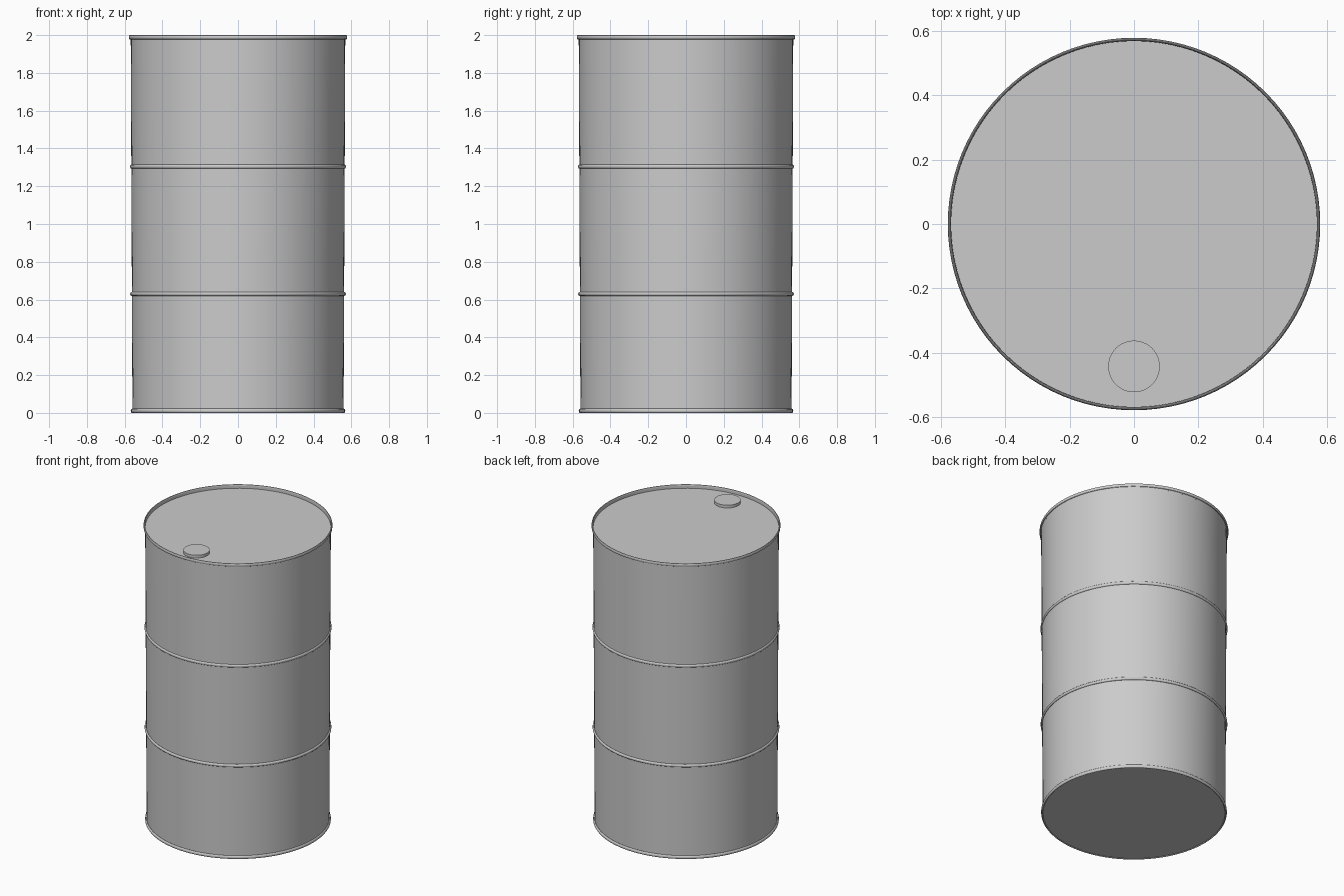
import bpy
import bmesh
import math

cube = bpy.data.objects.get("Cube")
if cube:
    bpy.data.objects.remove(cube, do_unlink=True)

SEGMENTS = 96

steel = bpy.data.materials.new("grey_steel")
steel.use_nodes = True
grey = (0.6, 0.6, 0.6, 1)
steel.diffuse_color = grey
steel.node_tree.nodes["Principled BSDF"].inputs["Base Color"].default_value = grey


def lathe(name, profile, closed=False, centre=(0, 0, 0)):
    """Spin a radius/height profile around z; points on the axis become poles."""
    bm = bmesh.new()
    verts = [bm.verts.new((r, 0, z)) for r, z in profile]
    edges = [bm.edges.new(pair) for pair in zip(verts, verts[1:])]
    if closed:
        edges.append(bm.edges.new((verts[-1], verts[0])))
    bmesh.ops.spin(bm, geom=verts + edges, axis=(0, 0, 1), cent=(0, 0, 0),
                   angle=math.tau, steps=SEGMENTS)
    bmesh.ops.remove_doubles(bm, verts=bm.verts, dist=0.0001)
    bmesh.ops.recalc_face_normals(bm, faces=bm.faces)
    mesh = bpy.data.meshes.new(name)
    bm.to_mesh(mesh)
    bm.free()
    mesh.materials.append(steel)
    obj = bpy.data.objects.new(name, mesh)
    obj.location = centre
    bpy.context.collection.objects.link(obj)
    bpy.ops.object.select_all(action='DESELECT')
    obj.select_set(True)
    bpy.context.view_layer.objects.active = obj
    bpy.ops.object.shade_smooth_by_angle(angle=math.radians(35))
    return obj


def ring(name, radius, z, width, height, sides=12):
    """Rolled ring with an oval cross-section."""
    angles = [math.tau * i / sides for i in range(sides)]
    return lathe(name, [(radius + width * math.cos(a), z + height * math.sin(a))
                        for a in angles], closed=True)


# Slightly tapered drum with a recessed lid
lathe("drum_body", [(0, 0.004), (0.559, 0.004), (0.568, 1.99),
                    (0.568, 1.975), (0, 1.975)])

# Rolled rims and hoops
ring("top_rim", 0.573, 1.989, 0.005, 0.011)
ring("bottom_rim", 0.561, 0.011, 0.007, 0.011)
ring("lower_hoop", 0.563, 0.63, 0.008, 0.01)
ring("upper_hoop", 0.565, 1.304, 0.007, 0.01)

# Filler cap near the front of the lid
lathe("filler_cap", [(0, 1.97), (0.08, 1.97), (0.08, 1.994), (0, 1.994)],
      centre=(0, -0.442, 0))
